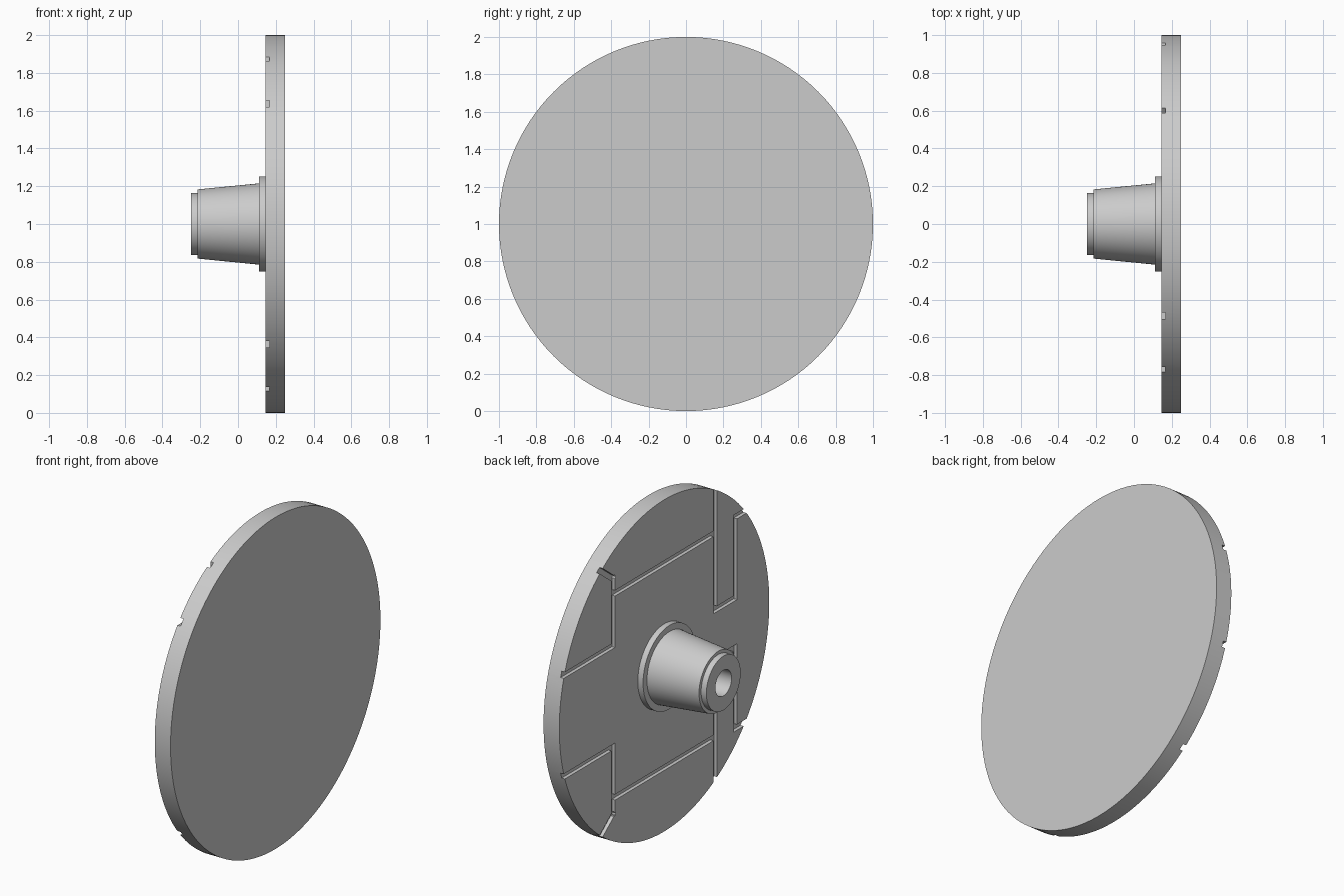
import bpy, bmesh, math
from mathutils import Matrix, Vector

cube = bpy.data.objects.get("Cube")
if cube:
    bpy.data.objects.remove(cube, do_unlink=True)

grey = bpy.data.materials.new("plain_grey")
grey.use_nodes = True
colour = (0.6, 0.6, 0.6, 1)
grey.diffuse_color = colour
grey.node_tree.nodes["Principled BSDF"].inputs["Base Color"].default_value = colour

FACE = 0.145      # grooved face of the disc
BACK = 0.25       # plain face of the disc
WIDTH, DEPTH = 0.034, 0.021


def make_object(name, bm):
    bmesh.ops.recalc_face_normals(bm, faces=bm.faces[:])
    mesh = bpy.data.meshes.new(name)
    bm.to_mesh(mesh)
    bm.free()
    mesh.materials.append(grey)
    obj = bpy.data.objects.new(name, mesh)
    bpy.context.collection.objects.link(obj)
    return obj


def lathe(name, profile, steps):
    """Spin (x, radius) points about the horizontal axis at height 1."""
    bm = bmesh.new()
    verts = [bm.verts.new((x, 0, 1 + r)) for x, r in profile]
    edges = [bm.edges.new(pair) for pair in zip(verts, verts[1:])]
    bmesh.ops.spin(bm, geom=verts + edges, cent=(0, 0, 1), axis=(1, 0, 0),
                   angle=math.tau, steps=steps)
    bmesh.ops.remove_doubles(bm, verts=bm.verts[:], dist=1e-5)
    return make_object(name, bm)


def shade(obj):
    bpy.ops.object.select_all(action="DESELECT")
    obj.select_set(True)
    bpy.context.view_layer.objects.active = obj
    bpy.ops.object.shade_smooth_by_angle(angle=math.radians(30))


def add_groove(bm, start, end):
    """Box cutter between two (y, z) points, with square ends."""
    a, b = Vector((0, *start)), Vector((0, *end))
    run = b - a
    turn = Matrix.Rotation(math.atan2(run.z, run.y), 4, "X")
    size = Matrix.Diagonal((2 * DEPTH, run.length + WIDTH, WIDTH, 1))
    place = Matrix.Translation((a + b) / 2 + Vector((FACE, 0, 1)))
    bmesh.ops.create_cube(bm, size=1, matrix=place @ turn @ size)


# Disc with one plain face
disc = lathe("disc", [(FACE, 0), (FACE, 1), (BACK, 1), (BACK, 0)], 128)

# Groove layout on the upper half, mirrored to the lower half
paths = [
    [(-0.486, 1.05), (-0.486, 0.15), (-0.676, 0.15), (-0.676, 0.637), (-1.0, 0.637)],
    [(-0.486, 0.615), (0.486, 0.615)],
    [(1.05, 0.305), (0.486, 0.305), (0.486, 0.71), (0.66, 0.845)],
]
cutters = bmesh.new()
for path in paths:
    for side in (1, -1):
        points = [(y, side * z) for y, z in path]
        for start, end in zip(points, points[1:]):
            add_groove(cutters, start, end)
cutter = make_object("groove_cutter", cutters)
cutter.hide_render = True

cut = disc.modifiers.new("grooves", "BOOLEAN")
cut.operation = "DIFFERENCE"
cut.solver = "EXACT"
cut.use_self = True
cut.object = cutter
bpy.ops.object.select_all(action="DESELECT")
disc.select_set(True)
bpy.context.view_layer.objects.active = disc
bpy.ops.object.modifier_apply(modifier=cut.name)
bpy.data.objects.remove(cutter, do_unlink=True)
shade(disc)

# Tapered hub with flange, stepped tip and blind bore
hub = lathe("hub", [
    (0.14, 0), (0.14, 0.077), (-0.25, 0.077), (-0.25, 0.163), (-0.215, 0.163),
    (-0.215, 0.183), (0.11, 0.215), (0.11, 0.252), (0.15, 0.252), (0.15, 0),
], 64)
shade(hub)
